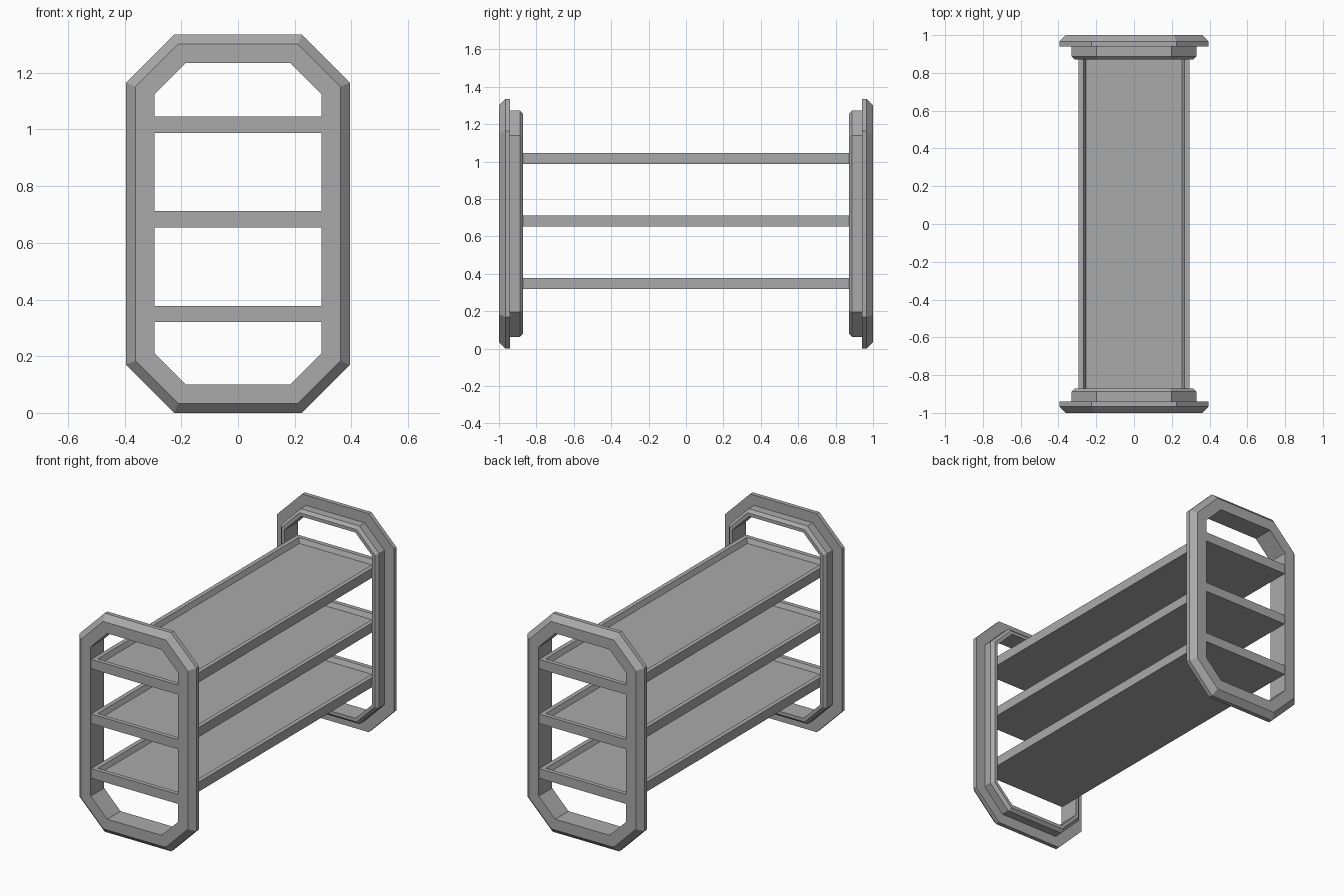
import bpy
import bmesh

default_cube = bpy.data.objects.get("Cube")
if default_cube:
    bpy.data.objects.remove(default_cube, do_unlink=True)

# Single flat grey finish
grey = bpy.data.materials.new("plain grey")
grey.use_nodes = True
grey.diffuse_color = (0.4, 0.4, 0.4, 1)
grey.node_tree.nodes["Principled BSDF"].inputs["Base Color"].default_value = grey.diffuse_color

HALF_WIDTH, HEIGHT, CORNER = 0.395, 1.335, 0.17
INNER = 0.1


def loft(name, loops, closed):
    """Bridge successive point loops; cap both ends unless the loft is closed."""
    bm = bmesh.new()
    rings = [[bm.verts.new(p) for p in loop] for loop in loops]
    pairs = list(zip(rings, rings[1:]))
    if closed:
        pairs.append((rings[-1], rings[0]))
    else:
        bm.faces.new(rings[0])
        bm.faces.new(rings[-1])
    for a, b in pairs:
        n = len(a)
        for i in range(n):
            j = (i + 1) % n
            bm.faces.new((a[i], a[j], b[j], b[i]))
    bmesh.ops.recalc_face_normals(bm, faces=bm.faces)
    mesh = bpy.data.meshes.new(name)
    bm.to_mesh(mesh)
    bm.free()
    mesh.materials.append(grey)
    obj = bpy.data.objects.new(name, mesh)
    bpy.context.collection.objects.link(obj)
    return obj


def octagon(inset, y):
    """Upright chamfered rectangle, offset inwards evenly."""
    w = HALF_WIDTH - inset
    lo, hi = inset, HEIGHT - inset
    c = CORNER - inset * (2 - 2 ** 0.5)
    return [(x, y, z) for x, z in (
        (w - c, lo), (w, lo + c), (w, hi - c), (w - c, hi),
        (c - w, hi), (-w, hi - c), (-w, lo + c), (c - w, lo))]


def rectangle(inset, z):
    x, y = HALF_WIDTH - INNER - inset, 0.997 - inset
    return [(-x, -y, z), (x, -y, z), (x, y, z), (-x, y, z)]


# End frames: bevelled outer band with a smaller stepped band facing inwards
section = ((INNER, 1), (0.034, 1), (0, 0.966), (0, 0.94),
           (0.063, 0.94), (0.063, 0.888), (0.08, 0.871), (INNER, 0.871))
for name, side in (("front_frame", -1), ("back_frame", 1)):
    loft(name, [octagon(inset, side * y) for inset, y in section], True)

# Tray shelves with a raised rim and sloped inner edge
for name, z in (("lower_shelf", 0.32), ("middle_shelf", 0.654), ("upper_shelf", 0.988)):
    loft(name, [rectangle(0, z), rectangle(0, z + 0.058),
                rectangle(0.027, z + 0.058), rectangle(0.04, z + 0.03)], False)
